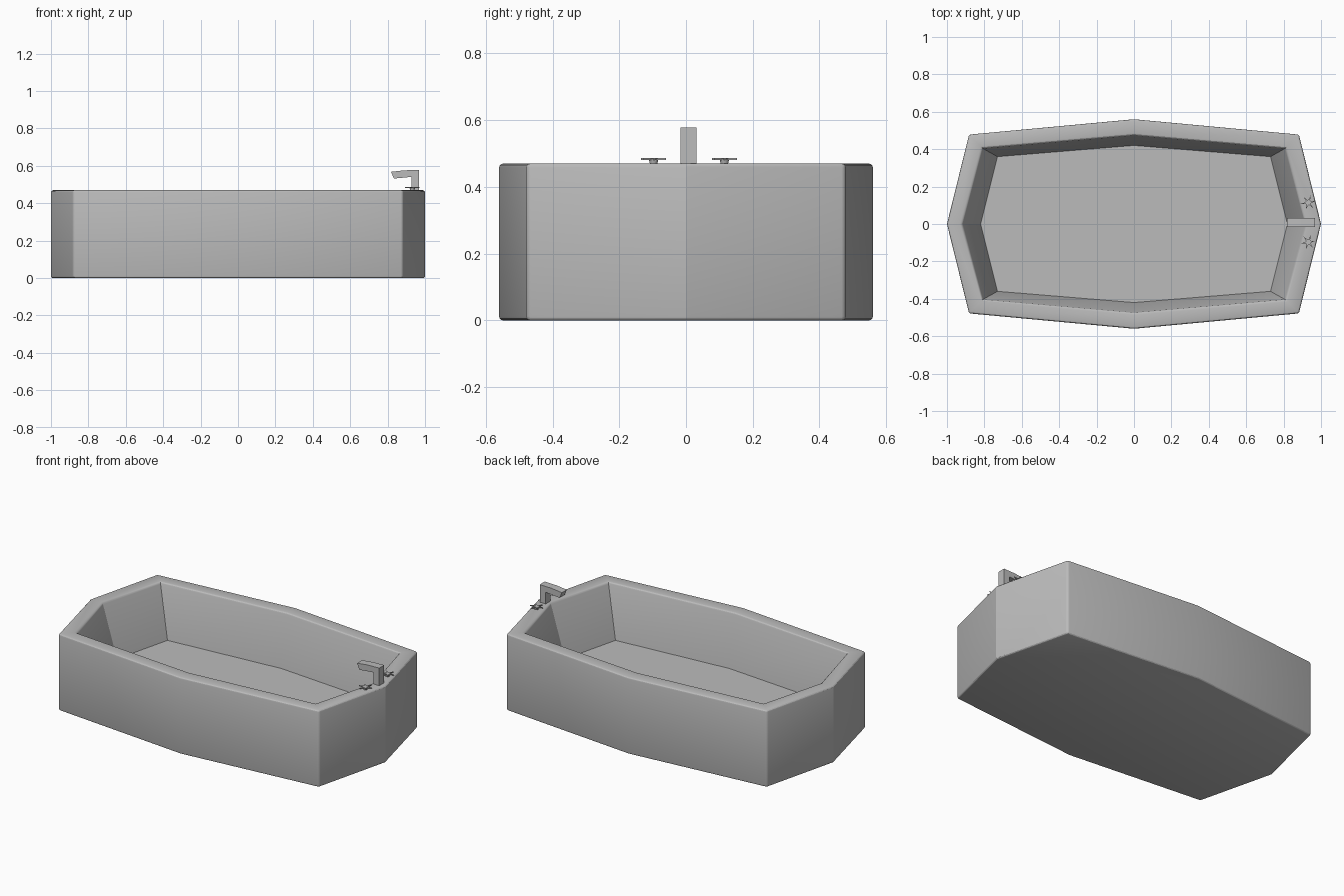
import bpy, bmesh, math

cube = bpy.data.objects.get("Cube")
if cube:
    bpy.data.objects.remove(cube, do_unlink=True)

grey = bpy.data.materials.new("plain grey")
grey.use_nodes = True
COLOUR = (0.5, 0.5, 0.5, 1)
grey.diffuse_color = COLOUR
grey.node_tree.nodes["Principled BSDF"].inputs["Base Color"].default_value = COLOUR


def finish(bm, name, smooth=False):
    """Turn a bmesh into a named, coloured object."""
    bmesh.ops.recalc_face_normals(bm, faces=bm.faces)
    mesh = bpy.data.meshes.new(name)
    bm.to_mesh(mesh)
    bm.free()
    mesh.materials.append(grey)
    ob = bpy.data.objects.new(name, mesh)
    bpy.context.collection.objects.link(ob)
    if smooth:
        bpy.ops.object.select_all(action='DESELECT')
        ob.select_set(True)
        bpy.context.view_layer.objects.active = ob
        bpy.ops.object.shade_smooth_by_angle(angle=math.radians(25))
    return ob


def octagon(bm, end, cx, cy, side, z):
    """Ring of eight vertices with pointed ends and bowed sides."""
    pts = [(end, 0), (cx, cy), (0, side), (-cx, cy),
           (-end, 0), (-cx, -cy), (0, -side), (cx, -cy)]
    return [bm.verts.new((x, y, z)) for x, y in pts]


def bridge(bm, a, b):
    n = len(a)
    for i in range(n):
        bm.faces.new((a[i], a[(i + 1) % n], b[(i + 1) % n], b[i]))


def prism(points, axis, low, high, name):
    """Extrude a flat outline along y or z."""
    def place(p, d):
        return (p[0], d, p[1]) if axis == 'y' else (p[0], p[1], d)
    bm = bmesh.new()
    a = [bm.verts.new(place(p, low)) for p in points]
    b = [bm.verts.new(place(p, high)) for p in points]
    bridge(bm, a, b)
    bm.faces.new(a)
    bm.faces.new(b)
    return finish(bm, name)


# Tub: outer wall, rim, sloping inner wall and floor
TOP = 0.47
bm = bmesh.new()
rings = [octagon(bm, 1.0, 0.882, 0.478, 0.56, 0),
         octagon(bm, 1.0, 0.882, 0.478, 0.56, TOP),
         octagon(bm, 0.918, 0.81, 0.405, 0.475, TOP),
         octagon(bm, 0.82, 0.73, 0.36, 0.42, 0.15)]
for lower, upper in zip(rings, rings[1:]):
    bridge(bm, lower, upper)
bm.faces.new(rings[0])
bm.faces.new(rings[3])
bmesh.ops.recalc_face_normals(bm, faces=bm.faces)

# Soften the rim, the base and the four outer corners
outer = set(rings[0] + rings[1])
soft = []
for ring in rings[:3]:
    soft += [e for e in bm.edges if all(v in ring for v in e.verts)]
soft += [e for e in bm.edges
         if all(v in outer for v in e.verts)
         and abs(e.verts[0].co.z - e.verts[1].co.z) > 0.1
         and 0.5 < abs(e.verts[0].co.x) < 0.95]
bmesh.ops.bevel(bm, geom=soft, offset=0.012, offset_type='OFFSET',
                segments=3, profile=0.5, affect='EDGES', clamp_overlap=True)
finish(bm, "tub", smooth=True)

# Tap: upright post with a spout reaching over the basin
tap_profile = [(0.928, 0.465), (0.968, 0.465), (0.968, 0.578), (0.89, 0.576),
               (0.818, 0.568), (0.834, 0.532), (0.928, 0.541)]
prism(tap_profile, 'y', -0.016, 0.032, "tap")

# Handles: a tapered stem topped by a thin star
for side, y in (("left", 0.115), ("right", -0.097)):
    bm = bmesh.new()
    bmesh.ops.create_cone(bm, cap_ends=True, segments=12, radius1=0.01,
                          radius2=0.015, depth=0.02)
    bmesh.ops.translate(bm, vec=(0.932, y, 0.475), verts=bm.verts)
    finish(bm, side + "_handle_stem", smooth=True)

    star = []
    for i in range(12):
        radius = 0.011 if i % 2 else 0.04
        turn = math.radians(30 * i + 10)
        star.append((0.932 + radius * math.cos(turn),
                     y + radius * math.sin(turn)))
    prism(star, 'z', 0.481, 0.487, side + "_handle_star")
